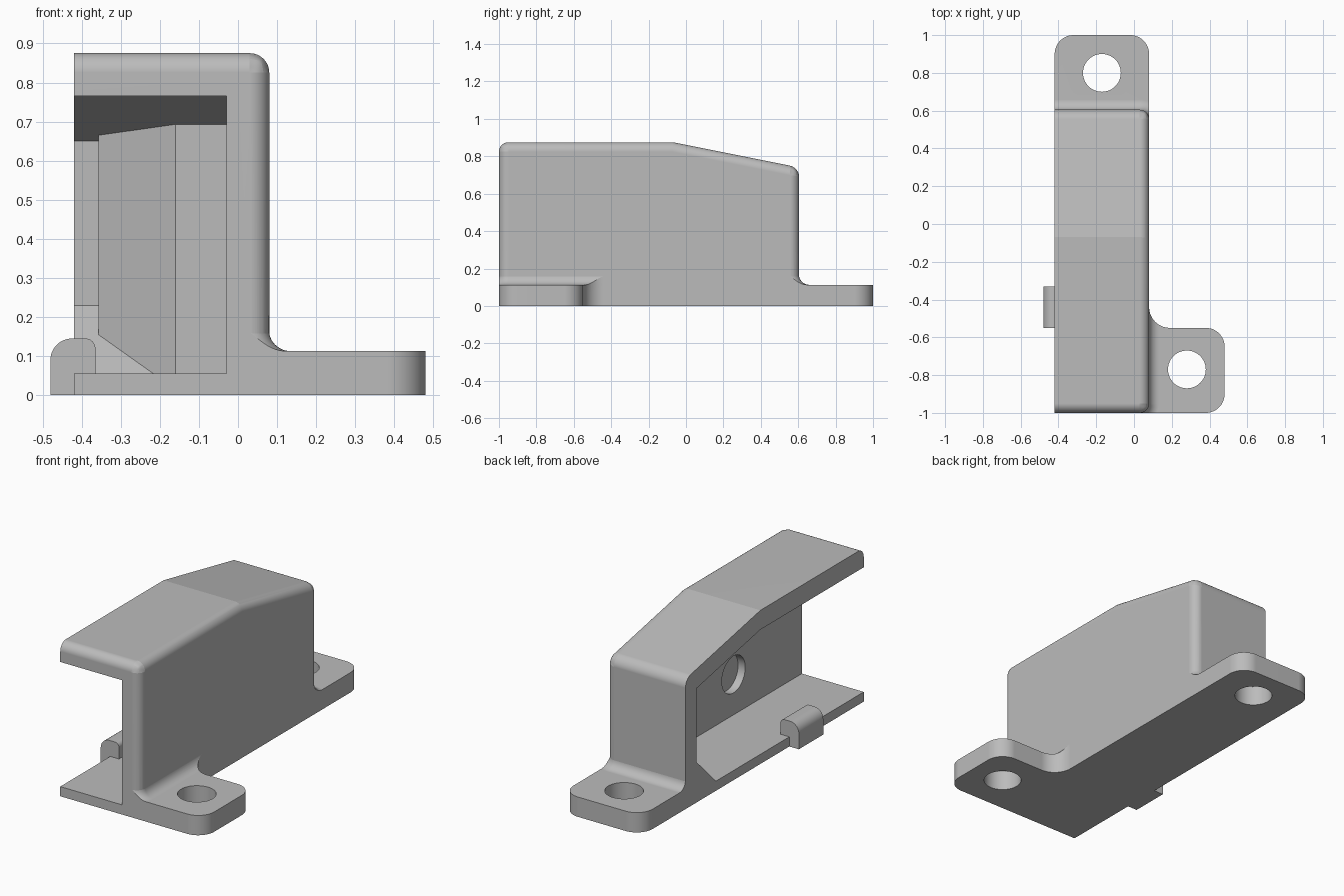
import bpy, bmesh, math
from mathutils import Vector

cube = bpy.data.objects.get("Cube")
if cube:
    bpy.data.objects.remove(cube, do_unlink=True)

grey = bpy.data.materials.new("plain grey")
grey.use_nodes = True
colour = (0.5, 0.5, 0.5, 1)
grey.diffuse_color = colour
grey.node_tree.nodes["Principled BSDF"].inputs["Base Color"].default_value = colour

STEPS = 12
LEFT, RIGHT, FRONT, REAR = -0.42, 0.08, -1.0, 0.605
EAR_TOP, FLOOR, ROUND, FILLET = 0.113, 0.055, 0.05, 0.055


def outline(corners):
    """Polygon from (a, b, radius) corners, rounding those with a radius."""
    pts = []
    n = len(corners)
    for i, (a, b, r) in enumerate(corners):
        c = Vector((a, b))
        if r == 0:
            pts.append(c)
            continue
        u = (Vector(corners[i - 1][:2]) - c).normalized()
        v = (Vector(corners[(i + 1) % n][:2]) - c).normalized()
        # all rounded corners are right angles
        for k in range(STEPS + 1):
            t = math.pi / 2 * k / STEPS
            pts.append(c + u * r * (1 - math.sin(t)) + v * r * (1 - math.cos(t)))
    return pts


def finish(name, bm):
    bmesh.ops.recalc_face_normals(bm, faces=bm.faces)
    mesh = bpy.data.meshes.new(name)
    bm.to_mesh(mesh)
    bm.free()
    mesh.materials.append(grey)
    ob = bpy.data.objects.new(name, mesh)
    bpy.context.collection.objects.link(ob)
    return ob


def loft(rings):
    """Closed solid through rings of 3D points."""
    bm = bmesh.new()
    loops = [[bm.verts.new(p) for p in ring] for ring in rings]
    for lo, hi in zip(loops, loops[1:]):
        for i in range(len(lo)):
            j = (i + 1) % len(lo)
            bm.faces.new((lo[i], lo[j], hi[j], hi[i]))
    bm.faces.new(loops[0][::-1])
    bm.faces.new(loops[-1])
    return bm


def prism(name, corners, axis, start, end):
    """Extrude an outline along x, y or z."""
    place = {"x": lambda p, h: (h, p.x, p.y),
             "y": lambda p, h: (p.x, h, p.y),
             "z": lambda p, h: (p.x, p.y, h)}[axis]
    pts = outline(corners)
    return finish(name, loft([[place(p, h) for p in pts] for h in (start, end)]))


def cylinder(name, radius, depth, location, rotation=(0, 0, 0)):
    bpy.ops.mesh.primitive_cylinder_add(vertices=48, radius=radius, depth=depth,
                                        location=location, rotation=rotation)
    ob = bpy.context.object
    ob.name = name
    return ob


def combine(target, tool, operation):
    tool.hide_render = True
    mod = target.modifiers.new(operation.lower(), "BOOLEAN")
    mod.operation = operation
    mod.solver = "EXACT"
    mod.object = tool
    bpy.context.view_layer.objects.active = target
    bpy.ops.object.modifier_apply(modifier=mod.name)
    bpy.data.objects.remove(tool, do_unlink=True)


# Base plate with two mounting ears
plan = [(LEFT, FRONT, 0), (0.48, FRONT, 0.1), (0.48, -0.55, 0.1),
        (RIGHT, -0.55, 0.11), (RIGHT, 1, 0.1), (LEFT, 1, 0.1)]
bracket = prism("bracket", plan, "z", 0, EAR_TOP)

# Hood with a sloping rear roof and rounded outer edges
side = [(FRONT, 0.06, 0), (REAR, 0.06, 0), (REAR, 0.74, 0),
        (-0.07, 0.875, 0), (FRONT, 0.875, 0)]
bm = loft([[(x, p.x, p.y) for p in outline(side)] for x in (LEFT, RIGHT)])


def is_rounded(edge):
    a, b = (v.co for v in edge.verts)
    if max(a.z, b.z) < 0.1:
        return False
    if min(a.x, b.x) > RIGHT - 0.01:
        return True
    crosses = abs(a.x - b.x) > 0.1
    return crosses and (a.y < -0.9 or a.y > 0.5)


bmesh.ops.bevel(bm, geom=[e for e in bm.edges if is_rounded(e)], offset=ROUND,
                segments=STEPS, profile=0.5, affect="EDGES", clamp_overlap=True)
combine(bracket, finish("hood", bm), "UNION")

# Concave fillet where the hood meets the ears, trimmed to the base plan
rings = []
for k in range(-1, STEPS + 1):
    t = math.pi / 2 * max(k, 0) / STEPS
    d = FILLET * (1 - math.sin(t)) - 0.001
    z = 0.07 if k < 0 else EAR_TOP + FILLET * (1 - math.cos(t))
    ring = outline([(-0.7, FRONT - d, 0), (RIGHT + d, FRONT - d, ROUND + d),
                    (RIGHT + d, REAR + d, ROUND + d), (-0.7, REAR + d, 0)])
    rings.append([(p.x, p.y, z) for p in ring])
fillet = finish("fillet", loft(rings))
combine(fillet, prism("trim", plan, "z", -0.1, 0.3), "INTERSECT")
combine(bracket, fillet, "UNION")

# Cavity open to the front and one side, with a stepped rear wall
cavity = prism("cavity", [(-1.1, FLOOR, 0), (0.33, FLOOR, 0), (0.505, 0.23, 0),
                          (0.505, 0.65, 0), (-0.07, 0.765, 0), (-1.1, 0.765, 0)],
               "x", -0.6, -0.03)
rear_wall = prism("rear_wall", [(-0.7, -1.2, 0), (0.1, -1.2, 0), (0.1, 0.29, 0),
                                (-0.16, 0.29, 0), (-0.357, 0.43, 0),
                                (-0.357, 0.6, 0), (-0.7, 0.6, 0)], "z", -0.1, 1)
combine(cavity, rear_wall, "INTERSECT")
combine(bracket, cavity, "DIFFERENCE")

# Screw holes and the blind recess in the inner wall
for x, y in ((-0.17, 0.8), (0.28, -0.77)):
    combine(bracket, cylinder("screw_hole", 0.1, 0.5, (x, y, 0.1)), "DIFFERENCE")
recess = cylinder("recess", 0.105, 0.1, (-0.035, -0.385, 0.285), (0, math.pi / 2, 0))
combine(bracket, recess, "DIFFERENCE")

# Small rounded clip over the edge of the floor
clip = prism("clip", [(-0.48, 0, 0), (LEFT, 0, 0), (LEFT, FLOOR, 0), (-0.365, FLOOR, 0),
                      (-0.365, 0.145, 0.025), (-0.48, 0.145, 0.055)], "y", -0.55, -0.33)

# Smooth the curved surfaces and keep the creases sharp
for ob in (bracket, clip):
    bpy.ops.object.select_all(action="DESELECT")
    ob.select_set(True)
    bpy.context.view_layer.objects.active = ob
    bpy.ops.object.shade_smooth_by_angle(angle=math.radians(9))
    weighted = ob.modifiers.new("weighted_normals", "WEIGHTED_NORMAL")
    weighted.keep_sharp = True
